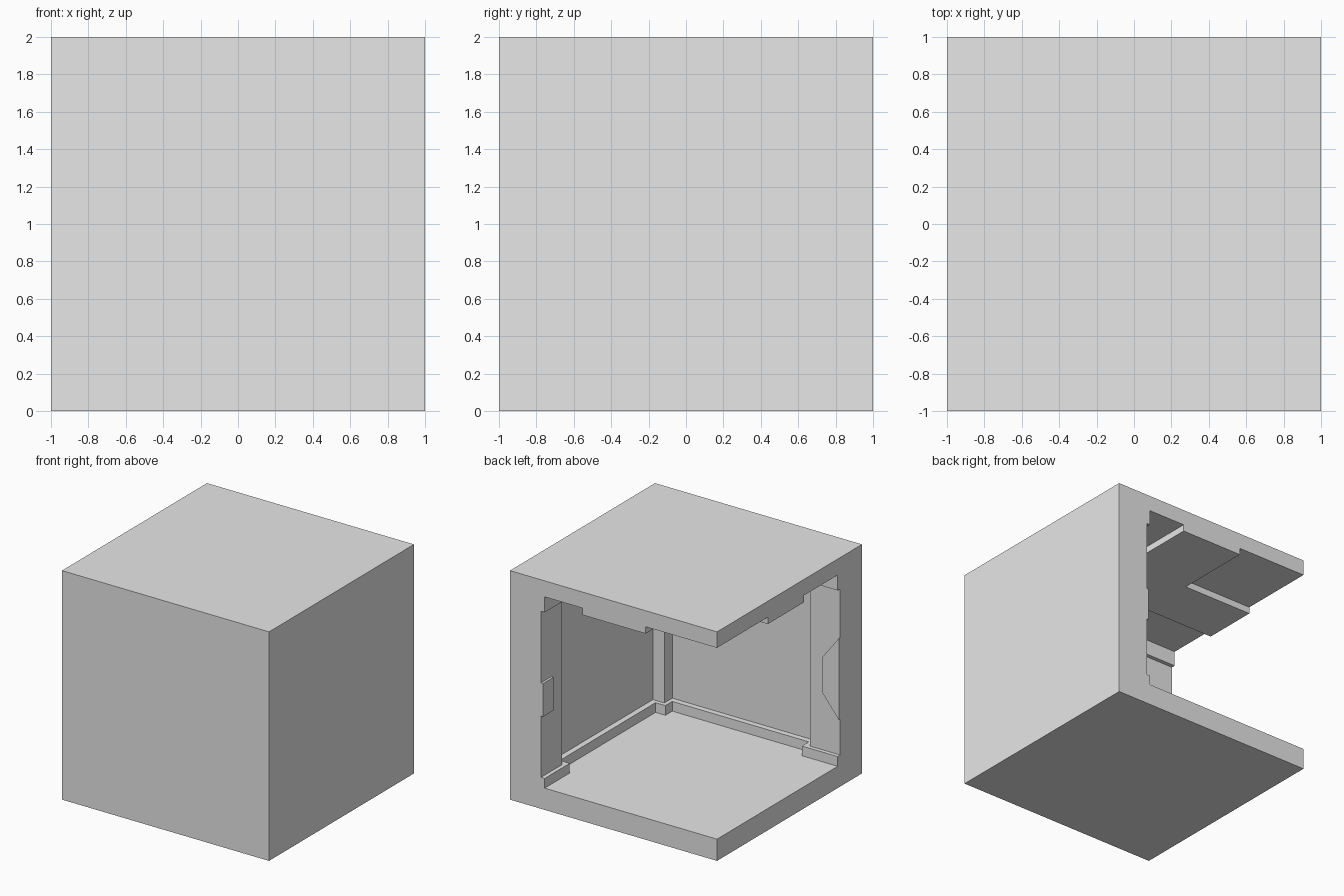
import bpy
import bmesh
from mathutils import Vector

cube = bpy.data.objects.get("Cube")
if cube:
    bpy.data.objects.remove(cube, do_unlink=True)

grey = bpy.data.materials.new("plain_grey")
grey.use_nodes = True
colour = (0.8, 0.8, 0.8, 1)
grey.diffuse_color = colour
grey.node_tree.nodes["Principled BSDF"].inputs["Base Color"].default_value = colour


def room(u, v, z):
    """u runs from the front wall to the back, v from the solid +x wall to the open side."""
    return Vector((1 - v, u - 1, z))


def prism(name, outline, start, end):
    """Extrude a closed outline of 3D points from offset start to offset end."""
    bm = bmesh.new()
    face = bm.faces.new([bm.verts.new(p + start) for p in outline])
    grown = bmesh.ops.extrude_face_region(bm, geom=[face])
    moved = [e for e in grown["geom"] if isinstance(e, bmesh.types.BMVert)]
    bmesh.ops.translate(bm, verts=moved, vec=end - start)
    bmesh.ops.recalc_face_normals(bm, faces=bm.faces)
    mesh = bpy.data.meshes.new(name)
    bm.to_mesh(mesh)
    bm.free()
    mesh.materials.append(grey)
    obj = bpy.data.objects.new(name, mesh)
    bpy.context.collection.objects.link(obj)
    return obj


def slab(name, plan, z0, z1):
    return prism(name, [room(u, v, 0) for u, v in plan], Vector((0, 0, z0)), Vector((0, 0, z1)))


def corner_plan(wall, post, end):
    """L-shaped wall plan with a post at the inner corner and at each end."""
    half = [(2, 0), (2, post), (end, post), (end, wall), (post, wall)]
    return [(0, 0)] + half + [(post, post)] + [(v, u) for u, v in reversed(half)]


FLOOR, RAIL_TOP, HEAD, CEILING = 0.19, 0.275, 1.725, 1.86
square = [(0, 0), (2, 0), (2, 2), (0, 2)]
rail_plan = corner_plan(0.24, 0.335, 1.655)

# Floor and roof slabs
slab("floor", square, 0, FLOOR)
slab("roof", square, CEILING, 2)

# Two solid walls with posts, and wider rails below and above
slab("base_rails", rail_plan, FLOOR, RAIL_TOP)
slab("walls_and_posts", corner_plan(0.19, 0.30, 1.71), RAIL_TOP, HEAD)
slab("top_rails", rail_plan, HEAD, CEILING)

# Cross-shaped beam under the roof
u0, u1, v0, v1, wall = 0.80, 1.30, 0.70, 1.31, 0.24
cross = [(wall, v0), (u0, v0), (u0, wall), (u1, wall), (u1, v0), (2, v0),
         (2, v1), (u1, v1), (u1, 2), (u0, 2), (u0, v1), (wall, v1)]
slab("ceiling_cross", cross, 1.80, CEILING)

# Raised latch tab on the back post
slab("latch_tab", [(1.86, 0.30), (2, 0.30), (2, 0.32), (1.86, 0.32)], 0.81, 1.10)

# Tapered latch plate on the front post by the open side
taper = [(2, 1.30), (1.836, 1.09), (1.836, 0.79), (2, 0.59)]
prism("latch_plate", [room(0, v, z) for v, z in taper],
      Vector((0, 0.30, 0)), Vector((0, 0.32, 0)))
